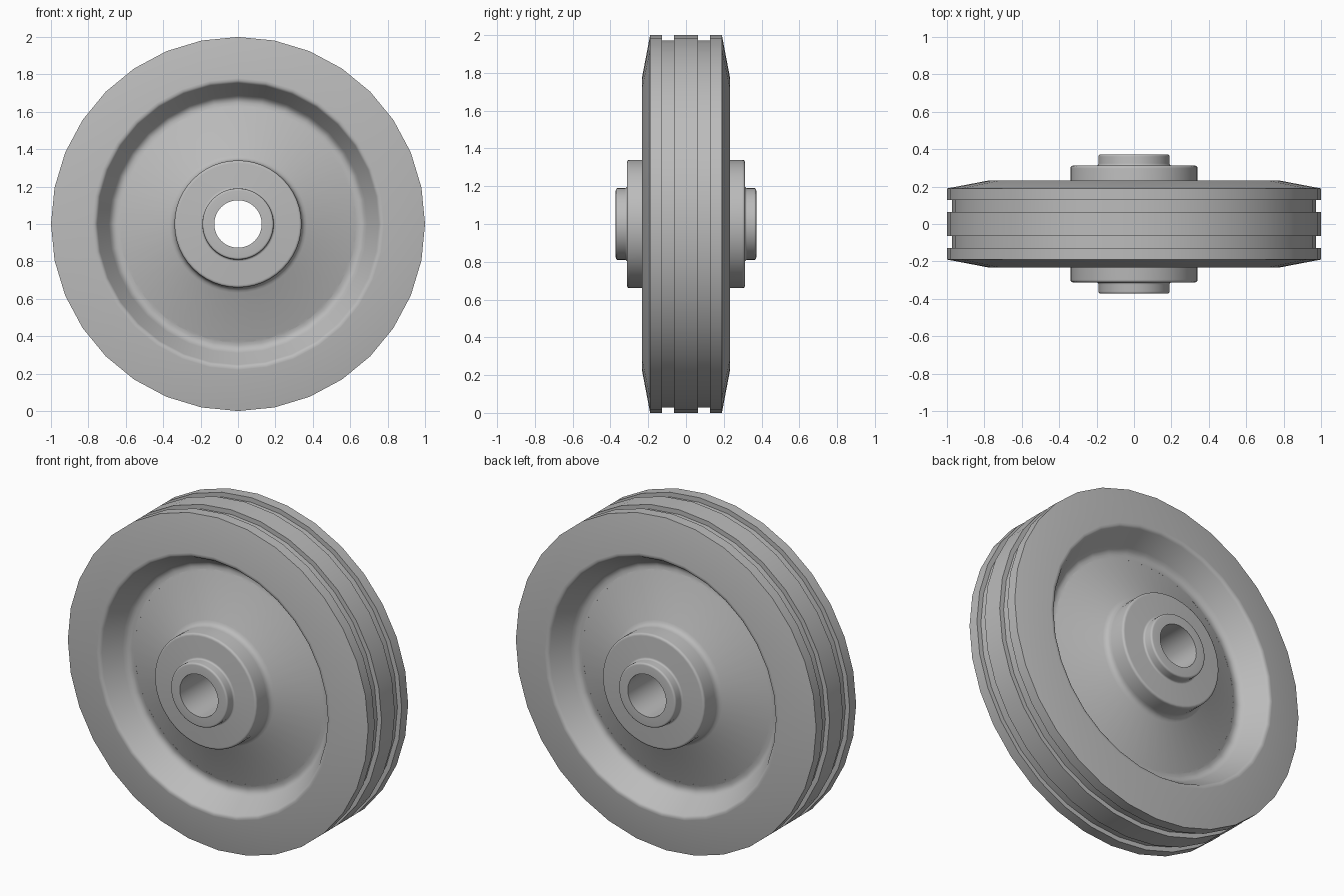
import bpy
import bmesh
import math

default = bpy.data.objects.get("Cube")
if default:
    bpy.data.objects.remove(default, do_unlink=True)

grey = bpy.data.materials.new("plain grey")
grey.use_nodes = True
colour = (0.5, 0.5, 0.5, 1)
grey.diffuse_color = colour
grey.node_tree.nodes["Principled BSDF"].inputs["Base Color"].default_value = colour
grey.node_tree.nodes["Principled BSDF"].inputs["Roughness"].default_value = 0.6


def rounded(points):
    """Expand (radius, y, corner) points, turning each non-zero corner into an arc."""
    out = []
    for i, (r, y, c) in enumerate(points):
        if not c:
            out.append((r, y))
            continue
        ends = []
        for n in (points[i - 1], points[i + 1]):
            dr, dy = n[0] - r, n[1] - y
            length = math.hypot(dr, dy)
            ends.append((r + dr / length * c, y + dy / length * c))
        (ar, ay), (br, by) = ends
        for k in range(5):
            t = k / 4
            u = 1 - t
            out.append((u * u * ar + 2 * u * t * r + t * t * br,
                        u * u * ay + 2 * u * t * y + t * t * by))
    return out


def revolve(name, half, sides, angle=30):
    """Mirror a half profile in y and turn it into a closed ring about the axle."""
    half = rounded(half)
    profile = half + [(r, -y) for r, y in reversed(half)]
    bm = bmesh.new()
    rings = []
    for s in range(sides):
        a = math.tau * s / sides
        rings.append([bm.verts.new((r * math.sin(a), y, 1 + r * math.cos(a)))
                      for r, y in profile])
    for s in range(sides):
        a, b = rings[s], rings[(s + 1) % sides]
        for j in range(len(profile)):
            k = (j + 1) % len(profile)
            bm.faces.new((a[j], a[k], b[k], b[j]))
    bmesh.ops.recalc_face_normals(bm, faces=bm.faces)
    mesh = bpy.data.meshes.new(name)
    bm.to_mesh(mesh)
    bm.free()
    mesh.materials.append(grey)
    obj = bpy.data.objects.new(name, mesh)
    bpy.context.collection.objects.link(obj)
    bpy.ops.object.select_all(action="DESELECT")
    obj.select_set(True)
    bpy.context.view_layer.objects.active = obj
    bpy.ops.object.shade_smooth_by_angle(angle=math.radians(angle))
    return obj


# Grooved rim: tread with two grooves, sloped sides, recessed inner wall
revolve("grooved_rim", [
    (0.62, 0.095, 0), (0.67, 0.078, 0.04), (0.76, 0.232, 0.015), (0.78, 0.232, 0),
    (1.0, 0.19, 0), (1.0, 0.128, 0), (0.972, 0.128, 0),
    (0.972, 0.063, 0), (1.0, 0.063, 0)], 32)

# Conical web and stepped hub with a through bore
revolve("web_and_hub", [
    (0.127, 0.372, 0), (0.19, 0.372, 0.012), (0.19, 0.312, 0.012),
    (0.34, 0.312, 0.015), (0.34, 0.185, 0.03), (0.64, 0.088, 0)], 48)
